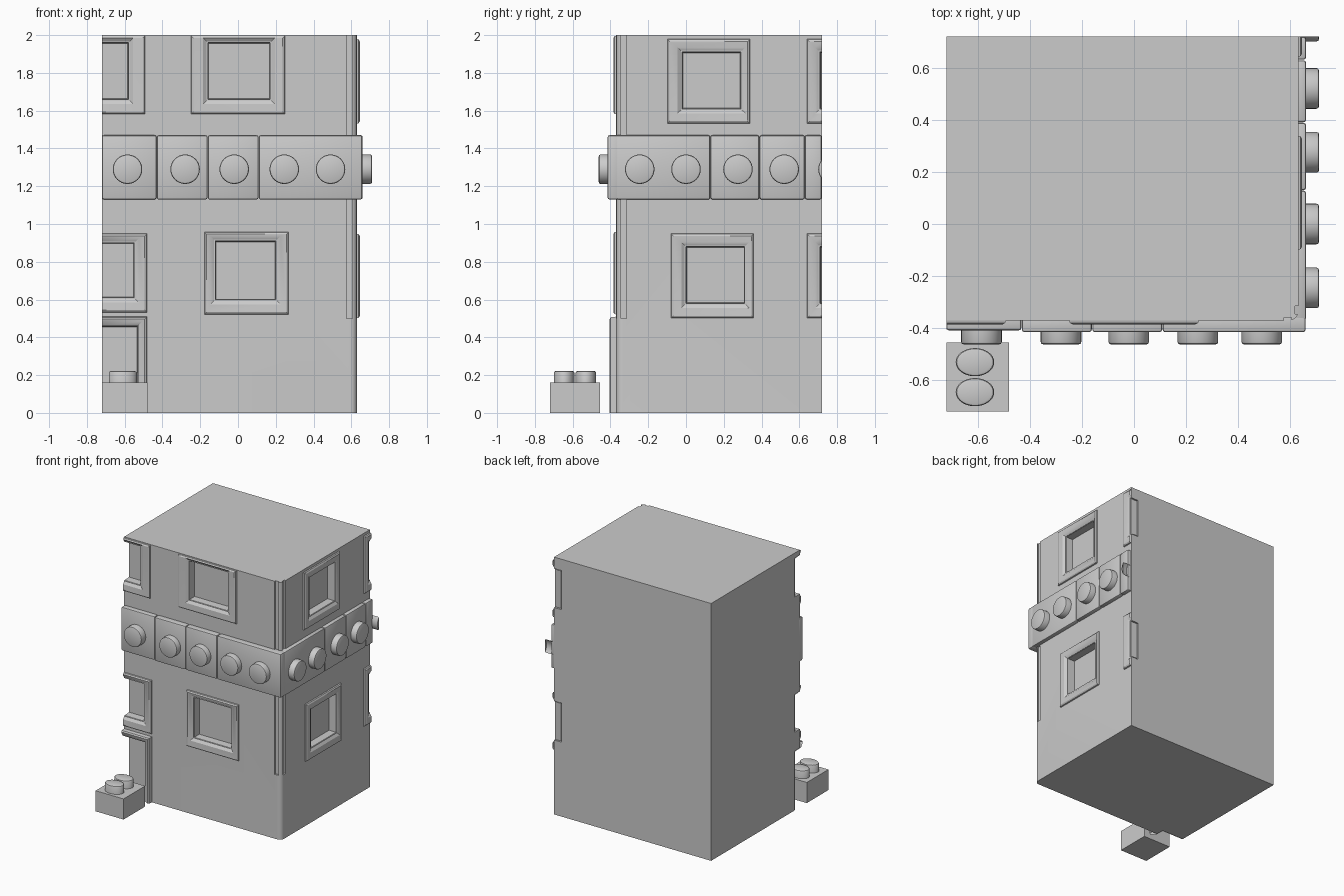
import bpy, bmesh, math
from mathutils import Matrix, Vector

if "Cube" in bpy.data.objects:
    bpy.data.objects.remove(bpy.data.objects["Cube"])

LEFT, BACK = -0.72, 0.72      # cut planes of the building section
FRONT, SIDE = -0.37, 0.63     # facade planes

grey = bpy.data.materials.new("plain grey")
grey.use_nodes = True
COLOUR = (0.6, 0.6, 0.6, 1)
grey.diffuse_color = COLOUR
grey.node_tree.nodes["Principled BSDF"].inputs["Base Color"].default_value = COLOUR


def finish(bm, name):
    mesh = bpy.data.meshes.new(name)
    bm.to_mesh(mesh)
    bm.free()
    mesh.materials.append(grey)
    ob = bpy.data.objects.new(name, mesh)
    bpy.context.collection.objects.link(ob)
    return ob


def smooth(ob, angle=35):
    bpy.ops.object.select_all(action="DESELECT")
    ob.select_set(True)
    bpy.context.view_layer.objects.active = ob
    bpy.ops.object.shade_smooth_by_angle(angle=math.radians(angle))


def box(name, lo, hi, bevel=0):
    bm = bmesh.new()
    bmesh.ops.create_cube(bm, size=1)
    lo, hi = Vector(lo), Vector(hi)
    for v in bm.verts:
        v.co = Vector(a + (b - a) * (c + 0.5) for a, b, c in zip(lo, hi, v.co))
    if bevel:
        bmesh.ops.bevel(bm, geom=bm.edges[:], offset=bevel, segments=2,
                        profile=0.5, affect="EDGES")
    return finish(bm, name)


def stud(name, centre, axis, radius, height):
    """Round stud standing on centre along axis, trimmed at the back plane."""
    bm = bmesh.new()
    bmesh.ops.create_cone(bm, cap_ends=True, segments=32, radius1=radius,
                          radius2=radius, depth=height + 0.02)
    rim = [e for e in bm.edges if all(v.co.z > 0 for v in e.verts)]
    bmesh.ops.bevel(bm, geom=rim, offset=0.01, segments=2, profile=0.5, affect="EDGES")
    turn = Vector((0, 0, 1)).rotation_difference(Vector(axis)).to_matrix().to_4x4()
    move = Matrix.Translation(Vector(centre) + Vector(axis) * (height / 2 - 0.01))
    bm.transform(move @ turn)
    bmesh.ops.bisect_plane(bm, geom=bm.verts[:] + bm.edges[:] + bm.faces[:],
                           plane_co=(0, BACK, 0), plane_no=(0, 1, 0), clear_outer=True)
    ob = finish(bm, name)
    smooth(ob)
    return ob


def place(side, u, z, d):
    """Facade coordinates: u along the wall, d outward."""
    return Vector((SIDE + d, u, z)) if side else Vector((u, FRONT - d, z))


cutters = []


def opening(name, side, outer, inner, proud=0.015, depth=0.06):
    """Raised frame sloping into a recessed pane; rects are u0, z0, u1, z1."""
    def inset(r, t):
        return r[0] + t, r[1] + t, r[2] - t, r[3] - t
    rings = [(outer, -0.005), (inset(outer, 0.004), proud - 0.006),
             (inset(outer, 0.014), proud), (inset(inner, -0.025), proud - 0.003),
             (inner, proud - 0.02), (inset(inner, 0.004), -depth)]
    bm = bmesh.new()
    loops = []
    for (u0, z0, u1, z1), d in rings:
        u0, u1 = max(u0, LEFT), min(u1, BACK)
        z0, z1 = max(z0, 0), min(z1, 2)
        loops.append([bm.verts.new(place(side, u, z, d))
                      for u, z in ((u0, z0), (u1, z0), (u1, z1), (u0, z1))])
    for a, b in zip(loops, loops[1:]):
        for i in range(4):
            j = (i + 1) % 4
            quad = (a[i], a[j], b[j], b[i])
            on_cut = any(all(abs(v.co[k] - plane) < 1e-5 for v in quad)
                         for k, plane in ((0, LEFT), (1, BACK), (2, 0)))
            if not on_cut:
                bm.faces.new(quad)
    bm.faces.new(loops[-1])
    bmesh.ops.delete(bm, geom=[v for v in bm.verts if not v.link_faces], context="VERTS")
    smooth(finish(bm, name), 30)
    # matching hole in the wall
    u0, z0, u1, z1 = inset(inner, -0.002)
    p, q = place(side, u0, z0, -depth - 0.004), place(side, u1, z1, 0.1)
    cutters.append(box("cutter", [min(c) for c in zip(p, q)], [max(c) for c in zip(p, q)]))


# main block with a rounded street corner
bm = bmesh.new()
R = 0.035
corner = [(SIDE - R + R * math.sin(t), FRONT + R - R * math.cos(t))
          for t in (math.pi / 2 * i / 6 for i in range(7))]
base = bm.faces.new([bm.verts.new((x, y, 0)) for x, y in
                     [(LEFT, FRONT)] + corner + [(SIDE, BACK), (LEFT, BACK)]])
top = bmesh.ops.extrude_face_region(bm, geom=[base])
bmesh.ops.translate(bm, vec=(0, 0, 2),
                    verts=[g for g in top["geom"] if isinstance(g, bmesh.types.BMVert)])
bmesh.ops.recalc_face_normals(bm, faces=bm.faces[:])
building = finish(bm, "building_block")

# front openings, the left ones running past the cut plane
opening("front_upper_window", 0, (-0.25, 1.58, 0.25, 1.998), (-0.16, 1.66, 0.17, 1.96))
opening("front_lower_window", 0, (-0.18, 0.52, 0.27, 0.96), (-0.12, 0.6, 0.2, 0.91))
opening("corner_upper_window", 0, (-0.98, 1.58, -0.49, 1.998), (-0.9, 1.66, -0.58, 1.96))
opening("corner_lower_window", 0, (-0.94, 0.53, -0.48, 0.95), (-0.87, 0.61, -0.55, 0.9))
opening("doorway", 0, (-1, -0.3, -0.48, 0.51), (-0.94, -0.3, -0.53, 0.46), 0.035, 0.06)

# side openings, the rear ones running past the back plane
for level, z in (("lower", 0.5), ("upper", 1.53)):
    shift = -0.02 if level == "upper" else 0
    opening("side_" + level + "_window", 1, (-0.08 + shift, z, 0.36 + shift, z + 0.45),
            (shift, z + 0.08, 0.31 + shift, z + 0.38))
    opening("rear_" + level + "_window", 1, (0.64, z, 1.08, z + 0.45),
            (0.71, z + 0.08, 1.0, z + 0.38))

# narrow grooves beside the street corner
cutters.append(box("cutter", (0.575, FRONT - 0.1, 0.5), (0.605, FRONT + 0.012, 2.1)))
cutters.append(box("cutter", (SIDE - 0.012, -0.345, 0.5), (SIDE + 0.1, -0.315, 2.1)))

for cutter in cutters:
    mod = building.modifiers.new("cut", "BOOLEAN")
    mod.operation, mod.solver, mod.object = "DIFFERENCE", "EXACT", cutter
    bpy.context.view_layer.objects.active = building
    bpy.ops.object.modifier_apply(modifier=mod.name)
    bpy.data.objects.remove(cutter)
smooth(building, 20)

# brick belt between the floors
Z0, Z1, GAP = 1.13, 1.47, 0.002
front_joints = (LEFT, -0.43, -0.16, 0.11, 0.66)
for i, (a, b) in enumerate(zip(front_joints, front_joints[1:])):
    face = -0.408 if i == 0 else -0.415
    smooth(box("front_belt_brick", (a, face, Z0), (b - GAP, FRONT + 0.02, Z1), 0.01))
side_joints = (-0.37, 0.13, 0.39, 0.63, BACK)
for a, b in zip(side_joints, side_joints[1:]):
    smooth(box("side_belt_brick", (SIDE - 0.02, a, Z0), (0.66, b - GAP, Z1), 0.01))
for x in (-0.585, -0.28, -0.02, 0.245, 0.49):
    stud("front_belt_stud", (x, -0.412, 1.29), (0, -1, 0), 0.078, 0.05)
for y in (-0.245, 0, 0.275, 0.52, 0.778):
    stud("side_belt_stud", (0.66, y, 1.29), (1, 0, 0), 0.078, 0.05)

# loose toy brick at the doorstep
box("doorstep_brick", (LEFT, -0.72, 0), (-0.48, -0.455, 0.16))
for y in (-0.645, -0.53):
    s = stud("doorstep_stud", (0, 0, 0), (0, 0, 1), 0.054, 0.062)
    s.data.transform(Matrix.Translation((-0.61, y, 0.16)) @ Matrix.Diagonal((1.37, 1, 1, 1)))
